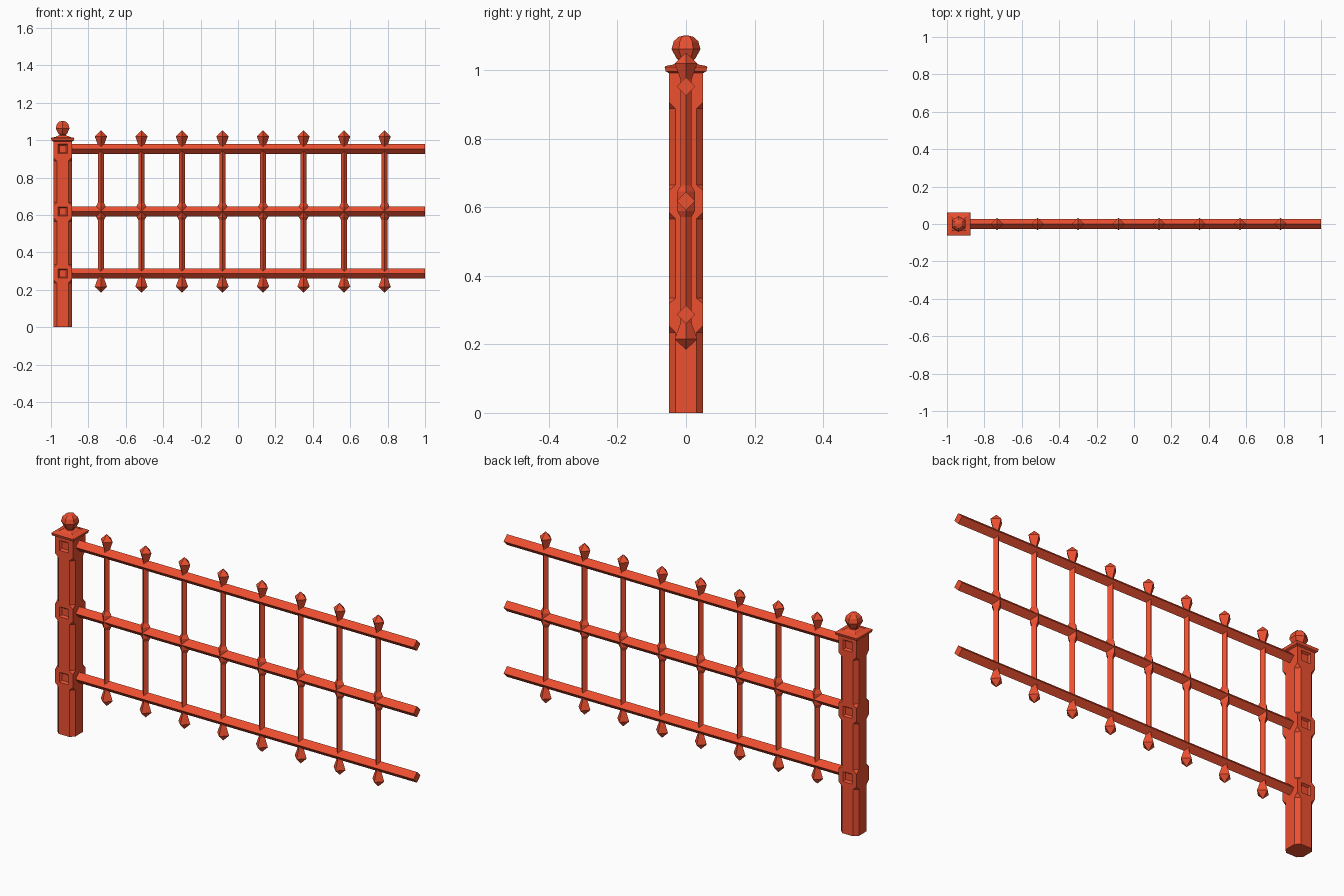
import bpy, bmesh
from math import sin, cos, pi, radians
from mathutils import Matrix

if "Cube" in bpy.data.objects:
    bpy.data.objects.remove(bpy.data.objects["Cube"])

paint = bpy.data.materials.new("red_paint")
paint.diffuse_color = (0.85, 0.08, 0.03, 1)
paint.use_nodes = True
paint.node_tree.nodes["Principled BSDF"].inputs["Base Color"].default_value = paint.diffuse_color

POST_X = -0.9375
RAIL_Z = (0.287, 0.618, 0.953)


def loft(name, rings, matrix=Matrix()):
    """Closed solid through a stack of equal-length rings of points."""
    bm = bmesh.new()
    loops = [[bm.verts.new(p) for p in ring] for ring in rings]
    n = len(loops[0])
    for a, b in zip(loops, loops[1:]):
        for i in range(n):
            j = (i + 1) % n
            bm.faces.new((a[i], a[j], b[j], b[i]))
    bm.faces.new(loops[0][::-1])
    bm.faces.new(loops[-1])
    bmesh.ops.remove_doubles(bm, verts=bm.verts, dist=1e-5)
    bmesh.ops.recalc_face_normals(bm, faces=bm.faces)
    bm.transform(matrix)
    mesh = bpy.data.meshes.new(name)
    bm.to_mesh(mesh)
    bm.free()
    mesh.materials.append(paint)
    obj = bpy.data.objects.new(name, mesh)
    bpy.context.collection.objects.link(obj)
    return obj


def turned(name, profile, sides, start, matrix):
    """Faceted turning: profile is (radius, height) pairs."""
    rings = [[(r * cos(start + 2 * pi * i / sides), r * sin(start + 2 * pi * i / sides), z)
              for i in range(sides)] for r, z in profile]
    return loft(name, rings, matrix)


def square(name, profile, matrix):
    """Square block: profile is (half width, height) pairs."""
    return turned(name, [(h * 2 ** 0.5, z) for h, z in profile], 4, pi / 4, matrix)


def chamfered(h, c, z):
    k = h - c
    return [(h, -k, z), (h, k, z), (k, h, z), (-k, h, z),
            (-h, k, z), (-h, -k, z), (-k, -h, z), (k, -h, z)]


at_post = Matrix.Translation((POST_X, 0, 0))

# Post: chamfered shaft with square blocks at each rail
levels = [(0.02, 0)]
for z in RAIL_Z[:2]:
    levels += [(0.02, z - 0.052), (0, z - 0.032), (0, z + 0.032), (0.02, z + 0.048)]
levels += [(0.02, 0.888), (0, 0.908), (0, 1.0)]
post = loft("post", [chamfered(0.05, c, z) for c, z in levels], at_post)

# Sunken square panels on the front and back of each block
for z in RAIL_Z:
    for angle in (90, -90):
        m = Matrix.Translation((POST_X, 0, z)) @ Matrix.Rotation(radians(angle), 4, 'X')
        cutter = square("panel_cutter", [(0.018, 0.040), (0.025, 0.050), (0.025, 0.06)], m)
        cutter.hide_render = True
        cut = post.modifiers.new("panel", 'BOOLEAN')
        cut.operation, cut.solver, cut.object = 'DIFFERENCE', 'EXACT', cutter
        bpy.context.view_layer.objects.active = post
        bpy.ops.object.modifier_apply(modifier=cut.name)
        bpy.data.objects.remove(cutter)

# Cap and ball finial
square("post_cap", [(0.05, 0.992), (0.059, 0.997), (0.0625, 1.010), (0.058, 1.013),
                    (0.037, 1.017), (0.031, 1.022), (0.02, 1.024)], at_post)
turned("ball_finial", [(0.022, 1.015), (0.02, 1.028), (0.028, 1.035), (0.042, 1.062),
                       (0.036, 1.085), (0.022, 1.098), (0.006, 1.102)], 6, pi / 2, at_post)

# Diamond-section rails
for z in RAIL_Z:
    m = Matrix.Translation((0, 0, z)) @ Matrix.Rotation(pi / 2, 4, 'Y')
    turned("rail", [(0.027, -0.892), (0.027, 1.0)], 4, 0, m)

# Balusters: diamond bars with a middle collar and pointed ends, symmetric about the middle
half = [(0.026, 0.028), (0.016, 0.046), (0.016, 0.355), (0.033, 0.402), (0, 0.434)]
profile = [(r, -z) for r, z in reversed(half)] + half
for i in range(8):
    m = Matrix.Translation((-0.733 + i * 0.2167, 0, RAIL_Z[1]))
    turned("baluster", profile, 4, 0, m)
